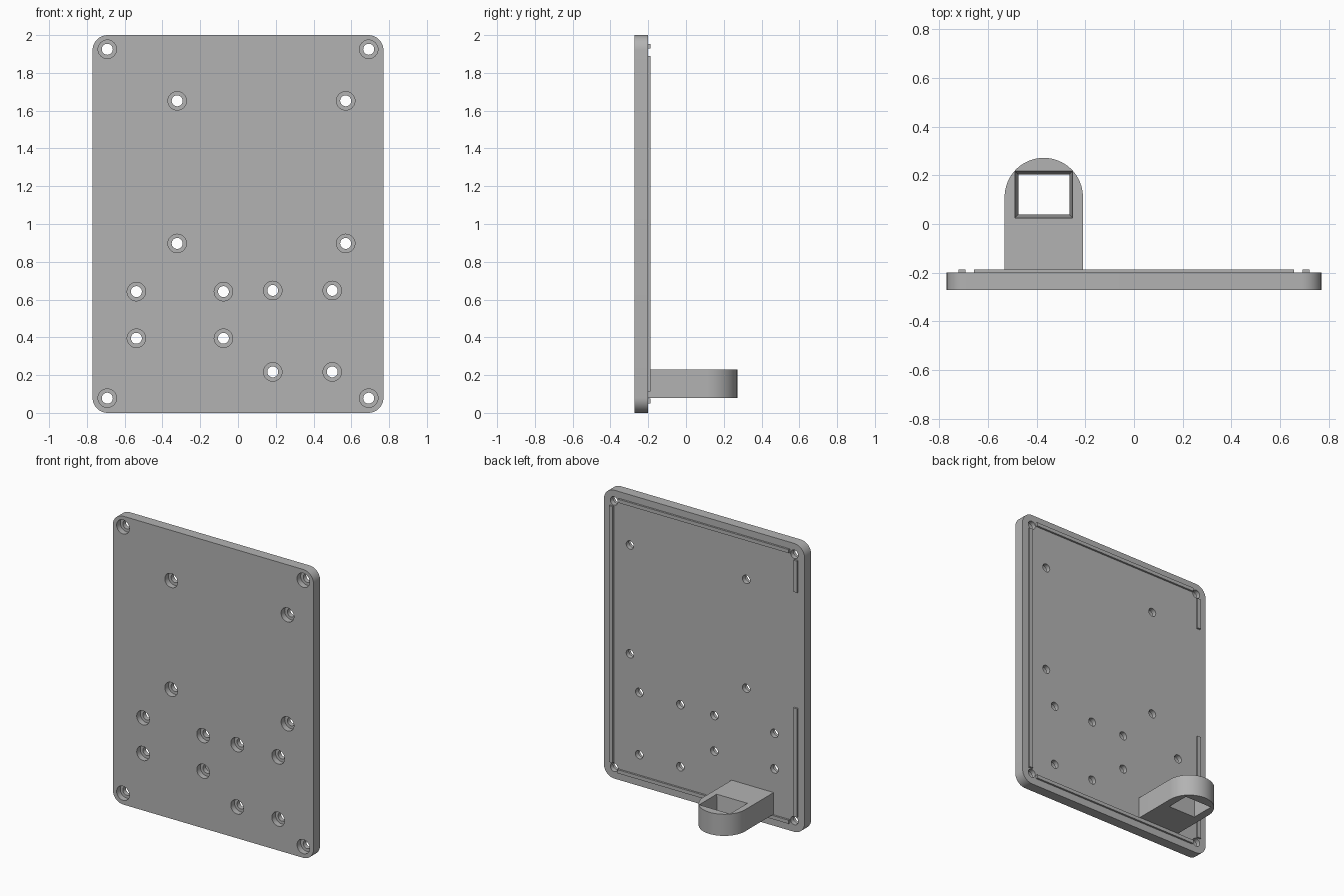
import bpy
import bmesh
from math import sin, cos, pi
from mathutils import Vector

cube = bpy.data.objects.get("Cube")
if cube:
    bpy.data.objects.remove(cube, do_unlink=True)

grey = bpy.data.materials.new("plain grey")
grey.use_nodes = True
grey.diffuse_color = (0.45, 0.45, 0.45, 1)
grey.node_tree.nodes["Principled BSDF"].inputs["Base Color"].default_value = grey.diffuse_color

FRONT, BACK, RIDGE = -0.272, -0.2, -0.187


def loft(bm, rings):
    """Solid through a list of equal-length closed rings."""
    rows = [[bm.verts.new(p) for p in ring] for ring in rings]
    n = len(rows[0])
    for a, b in zip(rows, rows[1:]):
        for i in range(n):
            j = (i + 1) % n
            bm.faces.new((a[i], a[j], b[j], b[i]))
    bm.faces.new(rows[0][::-1])
    bm.faces.new(rows[-1])


def make(name, solids):
    bm = bmesh.new()
    for rings in solids:
        loft(bm, rings)
    bmesh.ops.recalc_face_normals(bm, faces=bm.faces)
    mesh = bpy.data.meshes.new(name)
    bm.to_mesh(mesh)
    bm.free()
    mesh.materials.append(grey)
    obj = bpy.data.objects.new(name, mesh)
    bpy.context.collection.objects.link(obj)
    return obj


def activate(obj):
    bpy.ops.object.select_all(action='DESELECT')
    obj.select_set(True)
    bpy.context.view_layer.objects.active = obj


def cut(obj, cutter):
    mod = obj.modifiers.new("cut", 'BOOLEAN')
    mod.operation, mod.solver, mod.object = 'DIFFERENCE', 'EXACT', cutter
    cutter.hide_render = True
    activate(obj)
    bpy.ops.object.modifier_apply(modifier=mod.name)
    bpy.data.objects.remove(cutter, do_unlink=True)
    bpy.ops.object.shade_smooth_by_angle(angle=pi / 6)


def arc(cx, cy, r, start, end, steps):
    angles = [start + (end - start) * i / steps for i in range(steps + 1)]
    return [(cx + r * cos(a), cy + r * sin(a)) for a in angles]


def box_rings(x0, x1, z0, z1, y0, y1):
    corners = [(x0, z0), (x1, z0), (x1, z1), (x0, z1)]
    return [[(x, y, z) for x, z in corners] for y in (y0, y1)]


def circle(x, y, z, r):
    return [(px, y, pz) for px, pz in arc(x, z, r, 0, 2 * pi, 32)[:-1]]


# Back plate with rounded corners
W, H, R = 0.77, 2.0, 0.08
outline = []
for k, (cx, cz) in enumerate([(W - R, H - R), (R - W, H - R), (R - W, R), (W - R, R)]):
    outline += arc(cx, cz, R, k * pi / 2, (k + 1) * pi / 2, 10)
plate = make("back_plate", [[[(x, y, z) for x, z in outline] for y in (FRONT, BACK)]])

# Counterbored screw holes, in rectangular groups of four
groups = [((-0.692, 0.692), (0.078, 1.925)),
          ((-0.322, 0.57), (0.897, 1.652)),
          ((-0.538, -0.077), (0.395, 0.642)),
          ((0.184, 0.499), (0.217, 0.648))]
holes = []
for xs, zs in groups:
    for x in xs:
        for z in zs:
            steps = [(FRONT - 0.02, 0.049), (FRONT + 0.04, 0.049),
                     (FRONT + 0.04, 0.029), (BACK + 0.02, 0.029)]
            holes.append([circle(x, y, z, r) for y, r in steps])
cut(plate, make("hole_cutter", holes))

# Locating ridges on the inner side; the right one has a gap
Y0 = BACK - 0.005
ridges = {"top_ridge": (-0.657, 0.657, 1.928, 1.953),
          "bottom_ridge": (-0.657, 0.657, 0.051, 0.076),
          "left_ridge": (0.693, 0.721, 0.112, 1.89),
          "right_ridge_upper": (-0.721, -0.693, 1.67, 1.89),
          "right_ridge_lower": (-0.721, -0.693, 0.112, 0.865)}
for name, span in ridges.items():
    make(name, [box_rings(*span, Y0, RIDGE)])

# Round-ended bracket with a tapered rectangular window
CX, HALF = -0.371, 0.161
tongue = [(CX - HALF, Y0), (CX + HALF, Y0)] + arc(CX, 0.272 - HALF, HALF, 0, pi, 32)
bracket = make("bracket", [[[(x, y, z) for x, y in tongue] for z in (0.08, 0.23)]])


def window(z, inset):
    x0, x1, y0, y1 = -0.489 + inset, -0.253 - inset, 0.025 + inset, 0.217 - inset
    return [(x, y, z) for x, y in ((x0, y0), (x1, y0), (x1, y1), (x0, y1))]


cut(bracket, make("window_cutter", [[window(0.07, 0.014), window(0.231, 0)]]))
